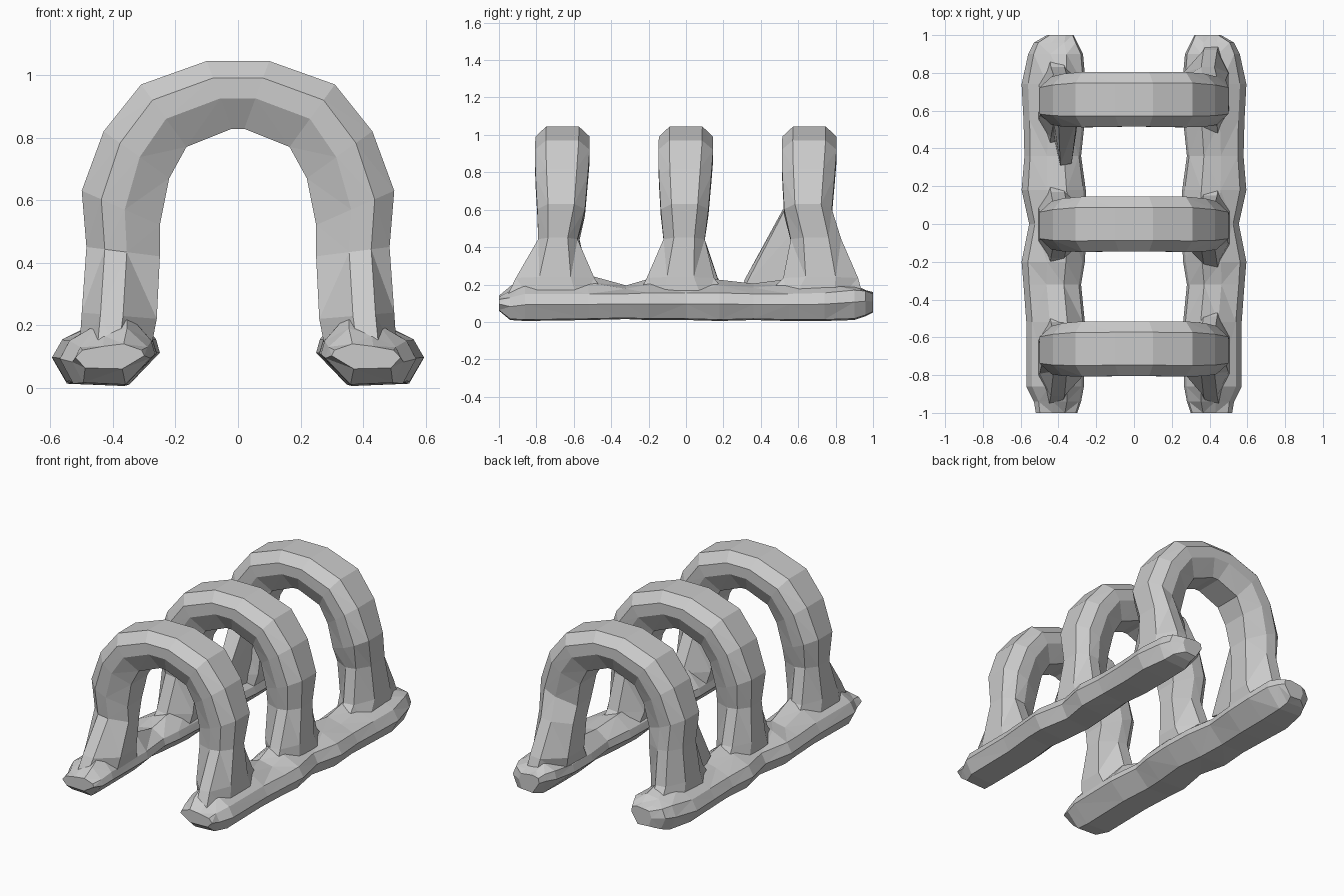
import bpy, bmesh

if "Cube" in bpy.data.objects:
    bpy.data.objects.remove(bpy.data.objects["Cube"])


def loft(name, rings):
    """Skin closed rings of equal length, cap both ends, flat triangulated faces."""
    bm = bmesh.new()
    loops = [[bm.verts.new(p) for p in ring] for ring in rings]
    n = len(loops[0])
    for a, b in zip(loops, loops[1:]):
        for i in range(n):
            j = (i + 1) % n
            bm.faces.new((a[i], a[j], b[j], b[i]))
    bm.faces.new(loops[0])
    bm.faces.new(loops[-1])
    bmesh.ops.triangulate(bm, faces=bm.faces)
    bmesh.ops.recalc_face_normals(bm, faces=bm.faces)
    mesh = bpy.data.meshes.new(name)
    bm.to_mesh(mesh)
    bm.free()
    obj = bpy.data.objects.new(name, mesh)
    bpy.context.collection.objects.link(obj)
    return obj


# Half-arch stations, foot to crown: outer (x, z) and inner (x, z), shoulder fraction
OUTER = [(.51, .09), (.50, .24), (.485, .45), (.50, .63), (.43, .82), (.31, .97), (.10, 1.045)]
INNER = [(.285, .09), (.26, .22), (.25, .42), (.25, .52), (.22, .67), (.165, .77), (.02, .828)]
SHOULDER = [.4, .4, .5, .55, .58, .6, .6]
# Cross-section: position from inner to outer edge, depth (0 means use shoulder fraction)
SECTION = [(1, -1), (.75, -2), (.45, -2), (0, -1), (0, 1), (.45, 2), (.75, 2), (1, 1)]


def half_arch(side, y, flare):
    """Rings of one leg; flare gives front and back extents of the lower stations."""
    extents = flare + [(-.135, .12), (-.145, .135), (-.148, .145), (-.145, .145)]
    rings = []
    for (ox, oz), (ix, iz), s, (lo, hi) in zip(OUTER, INNER, SHOULDER, extents):
        mid, half = (lo + hi) / 2, (hi - lo) / 2
        depth = {-2: -1, -1: -s, 1: s, 2: 1}
        rings.append([(side * (ix + (ox - ix) * t), y + mid + half * depth[d], iz + (oz - iz) * t)
                      for t, d in SECTION])
    return rings


# Three hoops with legs spreading into the rails: (name, y, left flare, right flare)
ARCHES = [
    ("front_arch", -.66, [(-.32, .24), (-.25, .14), (-.12, .09)],
     [(-.32, .26), (-.25, .17), (-.13, .08)]),
    ("middle_arch", 0, [(-.27, .27), (-.18, .17), (-.11, .10)],
     [(-.28, .26), (-.21, .15), (-.12, .10)]),
    ("back_arch", .66, [(-.30, .27), (-.20, .17), (-.13, .13)],
     [(-.28, .30), (-.14, .26), (-.10, .17)]),
]
for name, y, left, right in ARCHES:
    loft(name, half_arch(-1, y, left) + half_arch(1, y, right)[::-1])

# Triangular web on the front side of the back left leg
web = [(.28, .66, .58), (.30, .56, .66), (.40, .55, .66), (.44, .64, .60)]
foot = [(.29, .62, .12), (.33, .32, .20), (.39, .31, .22), (.46, .62, .12)]
loft("back_left_web", [[(-x, y, z) for x, y, z in r] for r in (foot, web)])

# Ground rails: y, inner x, outer x, bottom z, outer top z, crest z
RAIL = [
    (-1.0, .30, .52, .06, .12, .14),
    (-.94, .28, .53, .01, .13, .19),
    (-.86, .265, .57, .005, .15, .24),
    (-.52, .26, .57, .01, .15, .25),
    (-.32, .28, .585, .015, .15, .195),
    (-.20, .26, .595, .01, .155, .23),
    (0, .25, .555, .01, .155, .25),
    (.18, .255, .595, .005, .155, .225),
    (.36, .28, .58, .01, .15, .205),
    (.55, .26, .585, .005, .15, .23),
    (.74, .255, .595, .005, .155, .24),
    (.90, .27, .56, .01, .17, .20),
    (.96, .30, .53, .03, .165, .17),
    (1.0, .32, .46, .05, .15, .16),
]
for name, side in (("left_rail", -1), ("right_rail", 1)):
    rings = []
    for y, a, b, z0, zt, zc in RAIL:
        w, h = b - a, zt - z0
        ring = [(a + w * .32, z0), (b - w * .14, z0 + h * .05), (b, z0 + h * .6),
                (b - w * .10, zt), (a + w * .60, zc - (zc - zt) * .4), (a + w * .3, zc),
                (a + w * .04, zt), (a, z0 + h * .7)]
        rings.append([(side * x, y, z) for x, z in ring])
    loft(name, rings)
